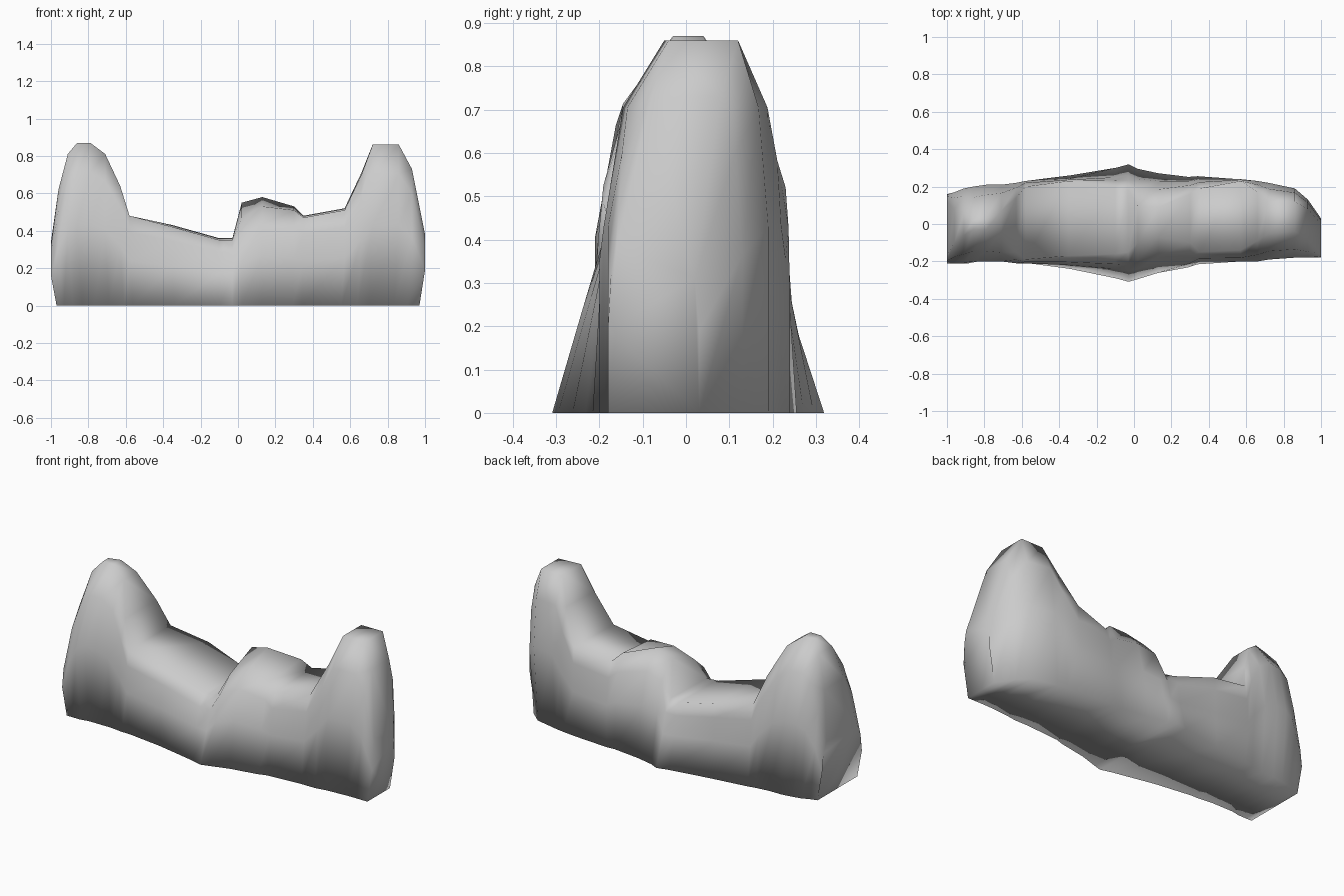
import bpy
import bmesh

# Remove the default object
default_cube = bpy.data.objects.get("Cube")
if default_cube:
    bpy.data.objects.remove(default_cube, do_unlink=True)


def make_material(name, color):
    material = bpy.data.materials.new(name)
    material.use_nodes = True
    material.diffuse_color = color
    shader = material.node_tree.nodes["Principled BSDF"]
    shader.inputs["Base Color"].default_value = color
    return material


def lerp(a, b, t):
    return a + (b - a) * t


# Stations along the rock:
# x, front flank y, front crest y and z, rear crest y and z, rear flank y
STATIONS = [
    (-1, -.21, -.17, .32, .12, .34, .16),
    (-.96, -.21, -.1, .62, .08, .62, .17),
    (-.91, -.21, -.06, .81, .06, .81, .19),
    (-.86, -.2, -.03, .87, .02, .87, .2),
    (-.79, -.2, -.03, .87, .04, .87, .21),
    (-.71, -.2, -.05, .81, .07, .81, .21),
    (-.63, -.21, -.15, .64, .14, .64, .22),
    (-.58, -.21, -.19, .48, .2, .48, .23),
    (-.35, -.22, -.17, .42, .23, .43, .24),
    (-.1, -.24, -.16, .35, .2, .36, .25),
    (-.03, -.25, -.15, .35, .18, .36, .26),
    (.02, -.24, -.1, .47, .1, .55, .24),
    (.13, -.22, -.07, .53, .09, .58, .23),
    (.3, -.21, -.1, .51, .16, .53, .23),
    (.35, -.2, -.15, .47, .19, .48, .24),
    (.57, -.2, -.14, .51, .23, .52, .24),
    (.66, -.2, -.09, .7, .17, .71, .23),
    (.72, -.19, -.05, .86, .12, .86, .22),
    (.86, -.18, -.04, .86, .12, .86, .19),
    (.93, -.18, -.08, .73, .08, .73, .13),
    (1, -.18, -.16, .38, 0, .38, .03),
]


def cross_section(x, front, crest_front, z_front, crest_back, z_back, back):
    """Ring of points: foot, flank, shoulder and crest on each side."""
    # The foot flares outward at the middle of the rock
    flare = max(0, 1 - abs(x + .02) / .5)

    def side(flank, crest, z, spread):
        return [
            (x * .97, flank + spread * flare, 0),
            (x, flank, z * .5),
            (x, lerp(flank, crest, .32), z * .82),
            (x, crest, z),
        ]

    front_side = side(front, crest_front, z_front, -.06)
    back_side = side(back, crest_back, z_back, .06)
    return front_side + back_side[::-1]


# Rock ridge: skin the cross-sections from end to end
bm = bmesh.new()
rings = [[bm.verts.new(p) for p in cross_section(*s)] for s in STATIONS]
for ring, following in zip(rings, rings[1:]):
    count = len(ring)
    for i in range(count):
        j = (i + 1) % count
        bm.faces.new((ring[i], ring[j], following[j], following[i]))
bm.faces.new(rings[0])
bm.faces.new(rings[-1])
bmesh.ops.recalc_face_normals(bm, faces=bm.faces)
for face in bm.faces:
    face.smooth = True

mesh = bpy.data.meshes.new("rock_ridge")
bm.to_mesh(mesh)
bm.free()
mesh.materials.append(make_material("stone grey", (.6, .6, .6, 1)))
rock = bpy.data.objects.new("rock_ridge", mesh)
bpy.context.collection.objects.link(rock)
